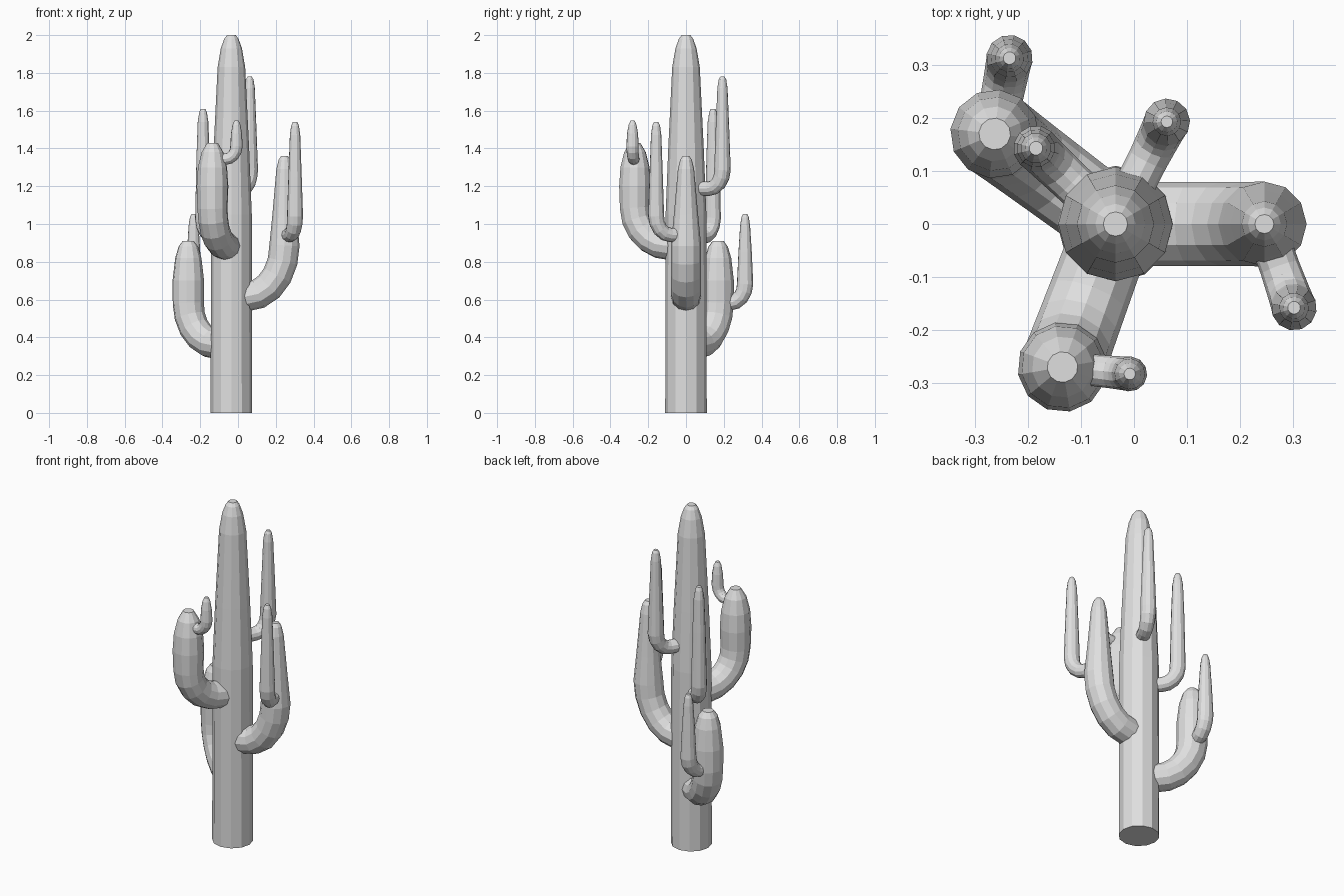
import bpy, bmesh, math
from mathutils import Vector

cube = bpy.data.objects.get("Cube")
if cube:
    bpy.data.objects.remove(cube)

SIDES = 12

# Single plain colour for the whole plant
grey = bpy.data.materials.new("plain_grey")
grey.use_nodes = True
colour = (0.74, 0.74, 0.74, 1)
grey.diffuse_color = colour
grey.node_tree.nodes["Principled BSDF"].inputs["Base Color"].default_value = colour


def tube(name, path, side):
    """Sweep a polygon along (centre, radius) pairs lying in one vertical plane."""
    bm = bmesh.new()
    rings = []
    for i, (centre, radius) in enumerate(path):
        ahead = path[min(i + 1, len(path) - 1)][0] - centre
        behind = centre - path[max(i - 1, 0)][0]
        tangent = (ahead.normalized() + behind.normalized()).normalized()
        other = tangent.cross(side)
        ring = []
        for k in range(SIDES):
            a = math.tau * k / SIDES
            ring.append(bm.verts.new(centre + radius * (math.cos(a) * side + math.sin(a) * other)))
        rings.append(ring)
    for low, high in zip(rings, rings[1:]):
        for k in range(SIDES):
            n = (k + 1) % SIDES
            bm.faces.new((low[k], low[n], high[n], high[k]))
    bm.faces.new(rings[0][::-1])
    bm.faces.new(rings[-1])
    bmesh.ops.recalc_face_normals(bm, faces=bm.faces[:])
    mesh = bpy.data.meshes.new(name)
    bm.to_mesh(mesh)
    bm.free()
    mesh.materials.append(grey)
    obj = bpy.data.objects.new(name, mesh)
    bpy.context.collection.objects.link(obj)
    return obj


def arm(name, base, tip, z, bend, rise, radius, stem, steps=5):
    """Arm leaving base level at height z, bending upward to stand over tip."""
    start, end = Vector((*base, z)), Vector((*tip, z))
    out = (end - start).normalized()
    corner = end - out * bend
    path = [(start, radius)]
    for i in range(steps + 1):
        a = math.pi / 2 * i / steps
        r = radius + (stem[0][1] - radius) * i / steps
        path.append((corner + out * bend * math.sin(a)
                     + Vector((0, 0, rise * (1 - math.cos(a)))), r))
    path += [(Vector((*tip, h)), r) for h, r in stem[1:]]
    return tube(name, path, Vector((-out.y, out.x, 0)))


# Trunk
TRUNK = (-0.035, 0)
trunk_profile = [(0, .11), (1.05, .108), (1.4, .094), (1.83, .073),
                 (1.93, .056), (1.98, .038), (2, .023)]
tube("trunk", [(Vector((*TRUNK, h)), r) for h, r in trunk_profile], Vector((1, 0, 0)))

# Thick arms
FRONT, LEFT, BACK = (-.135, -.27), (.246, 0), (-.263, .17)
arm("front_arm", TRUNK, FRONT, .885, .2, .2, .076,
    [(1.085, .081), (1.2, .085), (1.3, .078), (1.38, .058), (1.43, .029)])
arm("left_arm", TRUNK, LEFT, .617, .2, .27, .079,
    [(.887, .08), (1.05, .064), (1.29, .043), (1.34, .031), (1.36, .018)])
arm("back_arm", TRUNK, BACK, .36, .2, .22, .077,
    [(.58, .083), (.7, .084), (.82, .07), (.88, .052), (.91, .03)])

# Thin arms growing from the trunk
arm("upper_back_arm", TRUNK, (.062, .193), 1.187, .08, .1, .038,
    [(1.287, .044), (1.5, .036), (1.72, .027), (1.765, .02), (1.78, .011)], 4)
arm("rear_arm", TRUNK, (-.185, .143), .93, .09, .1, .04,
    [(1.03, .043), (1.35, .036), (1.54, .029), (1.59, .021), (1.61, .013)], 4)

# Small shoots growing from the thick arms
arm("left_arm_shoot", LEFT, (.302, -.158), .942, .08, .1, .038,
    [(1.042, .043), (1.25, .036), (1.47, .028), (1.52, .021), (1.54, .012)], 4)
arm("front_arm_shoot", FRONT, (-.008, -.283), 1.343, .06, .07, .03,
    [(1.413, .033), (1.48, .029), (1.525, .021), (1.547, .011)], 4)
arm("back_arm_shoot", BACK, (-.235, .313), .583, .08, .1, .04,
    [(.683, .044), (.85, .036), (.99, .027), (1.035, .02), (1.053, .012)], 4)
